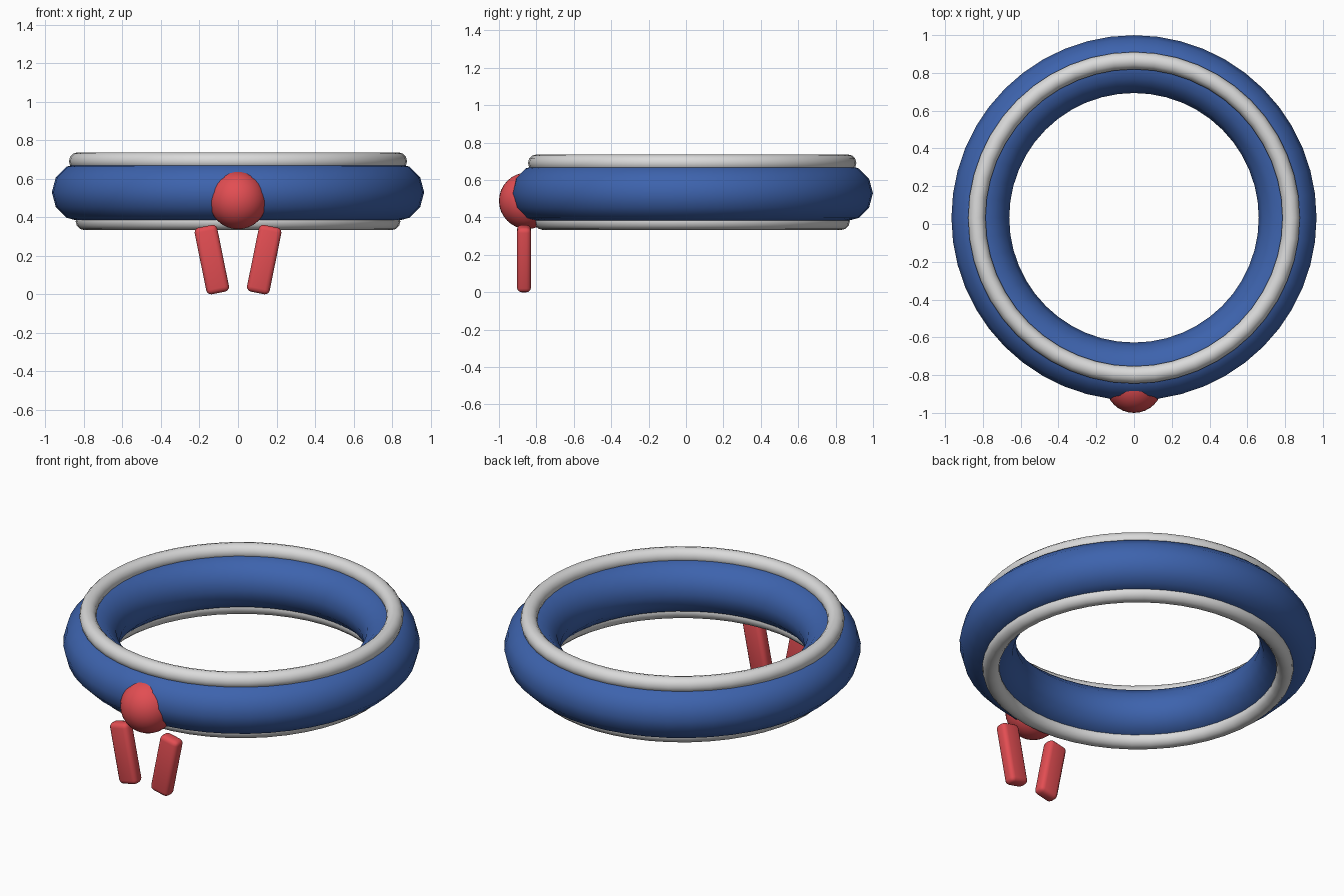
import bpy, math

if "Cube" in bpy.data.objects:
    bpy.data.objects.remove(bpy.data.objects["Cube"])


def material(name, rgb):
    m = bpy.data.materials.new(name)
    m.diffuse_color = (*rgb, 1)
    m.use_nodes = True
    m.node_tree.nodes["Principled BSDF"].inputs["Base Color"].default_value = m.diffuse_color
    return m


BLUE = material("blue", (0.047, 0.125, 0.42))
WHITE = material("off_white", (0.70, 0.70, 0.70))
RED = material("red", (0.76, 0.075, 0.085))
RING_Y = 0.033


def finish(name, mat, angle=60):
    ob = bpy.context.object
    ob.name = name
    ob.data.materials.append(mat)
    bpy.ops.object.shade_smooth_by_angle(angle=math.radians(angle))
    return ob


def ring(name, mat, major, minor, z):
    bpy.ops.mesh.primitive_torus_add(
        location=(0, RING_Y, z), major_radius=major, minor_radius=minor,
        major_segments=48, minor_segments=12)
    return finish(name, mat)


# Thick main ring with a thin trim ring above and below
ring("main_ring", BLUE, 0.8135, 0.153, 0.53)
ring("top_trim_ring", WHITE, 0.832, 0.046, 0.691)
ring("bottom_trim_ring", WHITE, 0.797, 0.046, 0.379)

# Ball set into the front of the ring
bpy.ops.mesh.primitive_uv_sphere_add(
    segments=32, ring_count=16, radius=0.151, location=(0, -0.849, 0.489))
finish("front_ball", RED)

# Two splayed rounded bars hanging under the ball
for side, sx in (("left", -1), ("right", 1)):
    bpy.ops.mesh.primitive_cube_add(
        size=1, location=(sx * 0.136, -0.866, 0.18))
    bar = bpy.context.object
    bar.scale = (0.12, 0.075, 0.353)
    bpy.ops.object.transform_apply(location=False, rotation=False, scale=True)
    bar.rotation_euler.y = sx * 0.2
    bevel = bar.modifiers.new("rounded_edges", 'BEVEL')
    bevel.width = 0.025
    bevel.segments = 3
    bpy.ops.object.modifier_apply(modifier=bevel.name)
    finish(side + "_hanging_bar", RED, 40)
